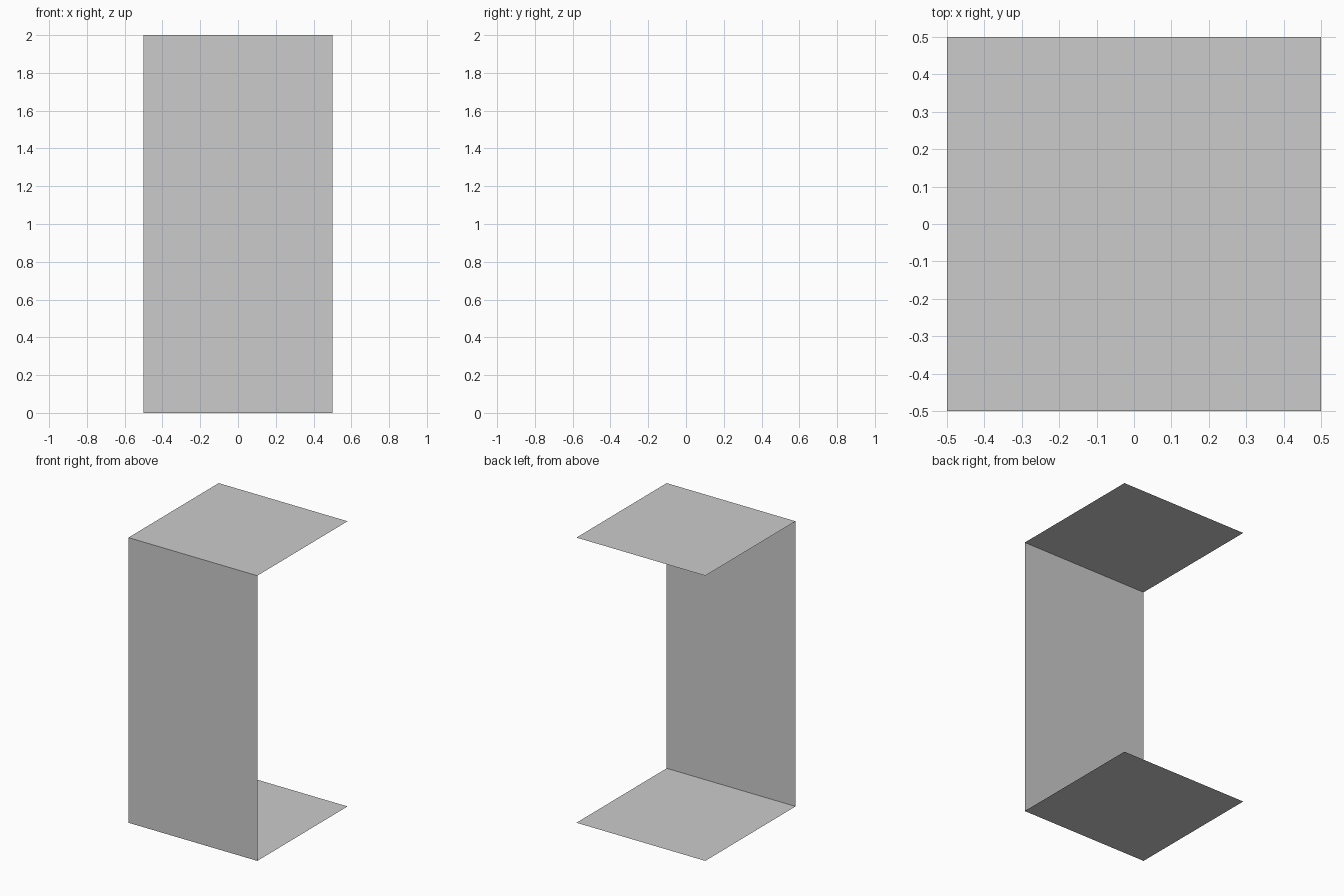
import bpy
import bmesh

if "Cube" in bpy.data.objects:
    bpy.data.objects.remove(bpy.data.objects["Cube"])

W, D, H = 0.5, 0.5, 2.0


def panel(name, corners):
    """Single zero-thickness quad sheet."""
    bm = bmesh.new()
    bm.faces.new([bm.verts.new(c) for c in corners])
    mesh = bpy.data.meshes.new(name)
    bm.to_mesh(mesh)
    bm.free()
    obj = bpy.data.objects.new(name, mesh)
    bpy.context.collection.objects.link(obj)


# Front wall, facing -y
panel("front_panel", [(-W, -D, 0), (W, -D, 0), (W, -D, H), (-W, -D, H)])

# Top and bottom sheets; the bottom one faces down
square = [(-W, -D), (W, -D), (W, D), (-W, D)]
panel("top_panel", [(x, y, H) for x, y in square])
panel("bottom_panel", [(x, y, 0) for x, y in reversed(square)])
